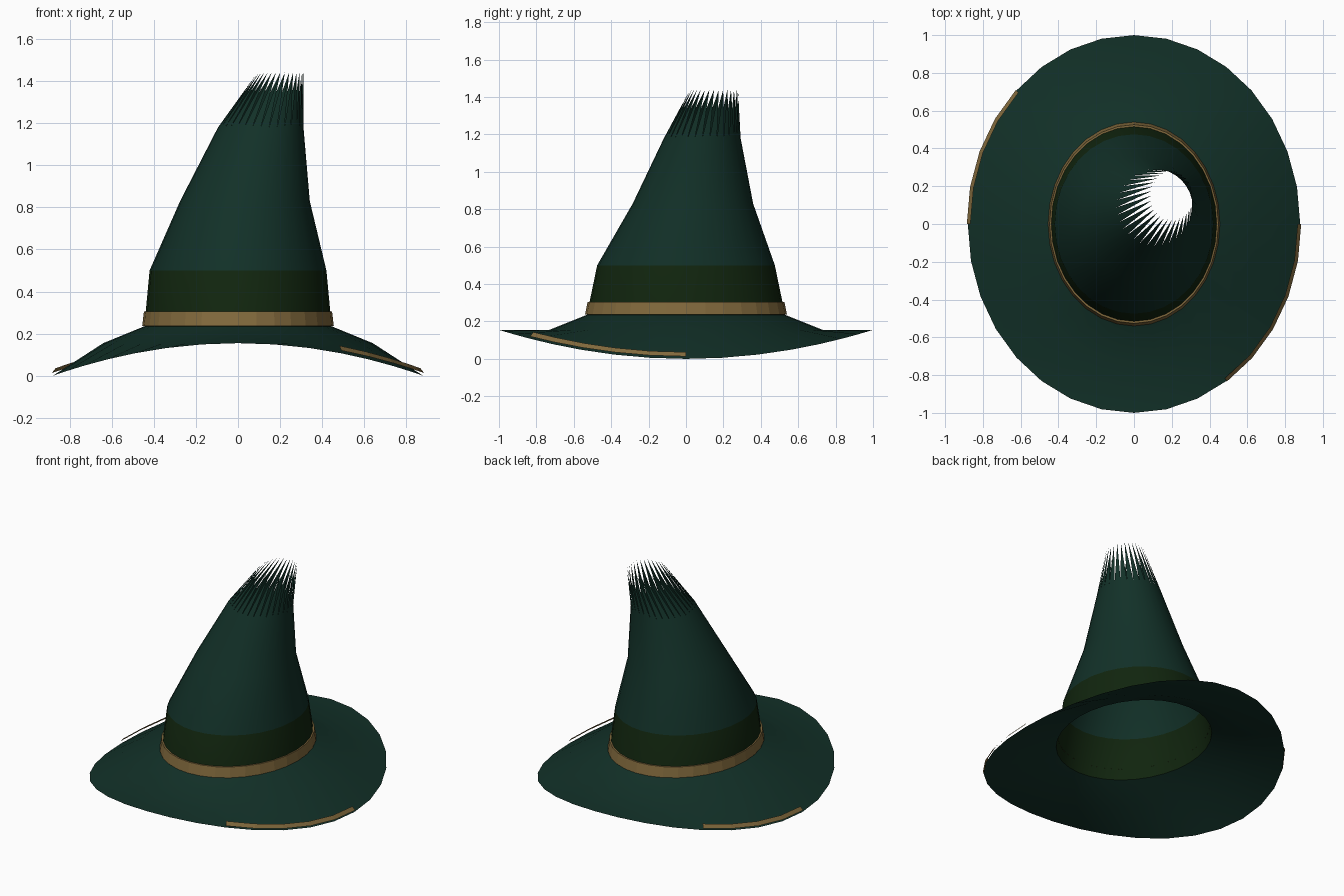
import bpy, math

if "Cube" in bpy.data.objects:
    bpy.data.objects.remove(bpy.data.objects["Cube"])

SIDES = 32


def material(name, rgb):
    m = bpy.data.materials.new(name)
    m.diffuse_color = (*rgb, 1.0)
    m.use_nodes = True
    m.node_tree.nodes["Principled BSDF"].inputs["Base Color"].default_value = m.diffuse_color
    return m


GREEN = material("dark_green_felt", (0.006, 0.030, 0.021))
OLIVE = material("olive_ribbon", (0.0055, 0.0185, 0.0045))
GOLD = material("old_gold", (0.225, 0.145, 0.047))


def brim_edge_z(a):
    # Outer edge droops at both sides
    return 0.155 * math.sin(a) ** 2


def ring(rx, ry, z, cx=0.0, cy=0.0, steps=range(SIDES)):
    # Ellipse of points; z may be a number or a function of the angle
    pts = []
    for i in steps:
        a = 2 * math.pi * i / SIDES
        pts.append((cx + rx * math.cos(a), cy + ry * math.sin(a),
                    z(a) if callable(z) else z))
    return pts


def loft(rings, closed=True):
    # Quads between successive rings
    n = len(rings[0])
    verts = [p for r in rings for p in r]
    faces = []
    for k in range(len(rings) - 1):
        for i in range(n if closed else n - 1):
            j = (i + 1) % n
            faces.append((k * n + i, k * n + j, (k + 1) * n + j, (k + 1) * n + i))
    return verts, faces


def make(name, verts, faces, mats, smooth=True):
    me = bpy.data.meshes.new(name)
    me.from_pydata(verts, [], faces)
    for m in mats:
        me.materials.append(m)
    ob = bpy.data.objects.new(name, me)
    bpy.context.collection.objects.link(ob)
    if smooth:
        bpy.ops.object.select_all(action='DESELECT')
        ob.select_set(True)
        bpy.context.view_layer.objects.active = ob
        bpy.ops.object.shade_smooth_by_angle(angle=math.radians(30))
    return ob


# Brim: drooping outer edge, flat middle ring, rise to the crown
verts, faces = loft([ring(0.88, 1.0, brim_edge_z),
                     ring(0.64, 0.73, 0.155),
                     ring(0.445, 0.53, 0.235)])
make("brim", verts, faces, [GREEN])

# Crown: leaning tapered tube, ending in a fringe of pointed slivers
verts, faces = loft([ring(0.445, 0.53, 0.235),
                     ring(0.42, 0.475, 0.50),
                     ring(0.308, 0.322, 0.83, 0.033, 0.037),
                     ring(0.203, 0.205, 1.18, 0.108, 0.087)])
base = len(verts) - SIDES
verts += ring(0.109, 0.128, 1.44, 0.201, 0.15)
for i in range(SIDES):
    faces.append((base + i, base + (i + 1) % SIDES, base + SIDES + i))
crown = make("crown", verts, faces, [GREEN, OLIVE])
# Wide ribbon colour on the lowest course
for p in crown.data.polygons:
    p.material_index = 1 if p.center.z < 0.5 else 0

# Gold hat band with small top and bottom lips
verts, faces = loft([ring(0.445, 0.53, 0.237),
                     ring(0.455, 0.54, 0.237),
                     ring(0.447, 0.526, 0.305),
                     ring(0.438, 0.515, 0.305)])
make("hat_band", verts, faces, [GOLD], smooth=False)

# Gold trim strips lying just above the brim edge
for name, steps in (("brim_trim_right", range(-5, 1)),
                    ("brim_trim_left", range(12, 17))):
    outer = ring(0.885, 1.003, lambda a: brim_edge_z(a) + 0.013, steps=steps)
    inner = ring(0.866, 0.982, lambda a: brim_edge_z(a) + 0.036, steps=steps)
    verts, faces = loft([outer, inner], closed=False)
    make(name, verts, faces, [GOLD], smooth=False)
